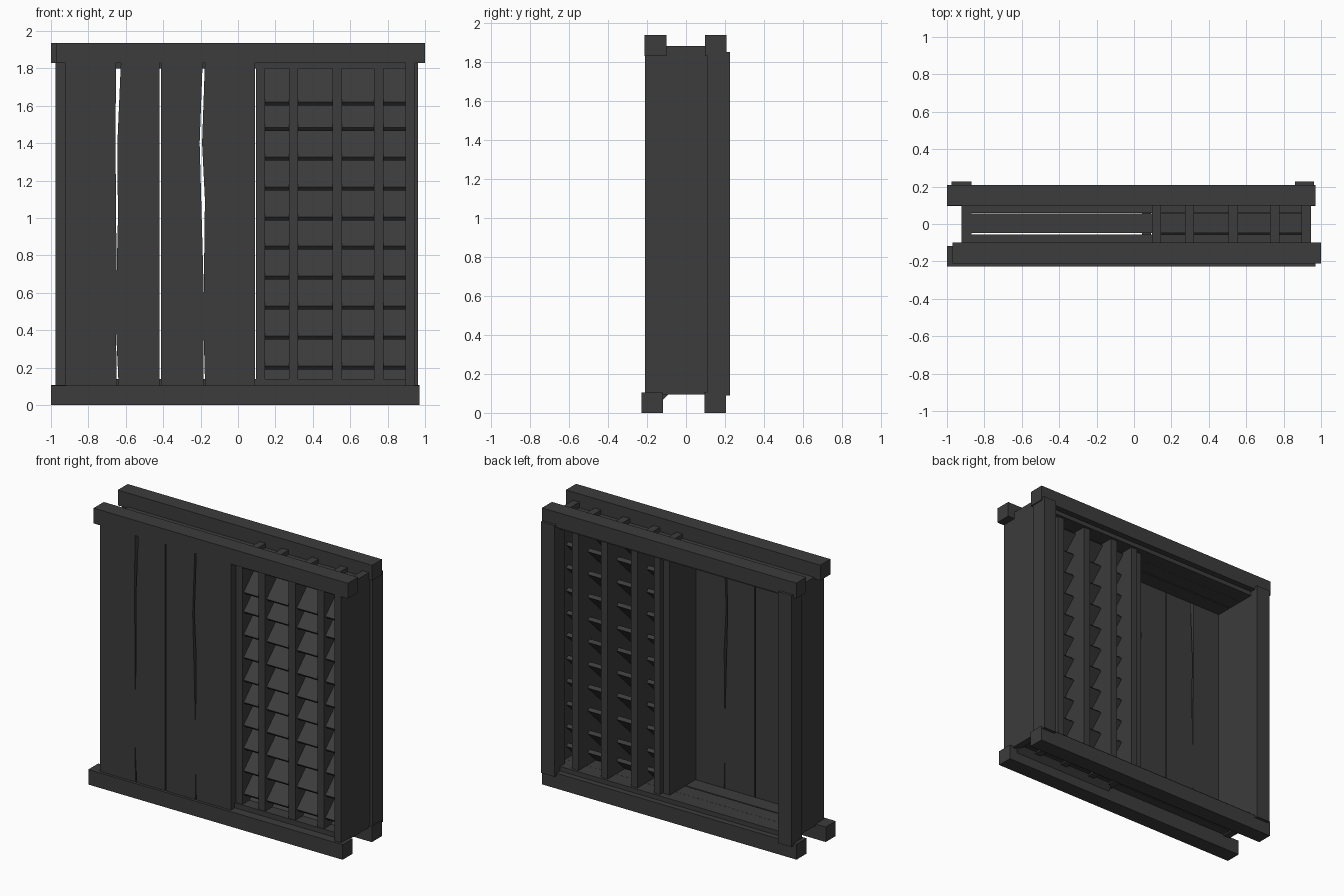
import bpy, bmesh, math

if "Cube" in bpy.data.objects:
    bpy.data.objects.remove(bpy.data.objects["Cube"])

# dark charcoal finish shared by all parts
CHARCOAL = bpy.data.materials.new("charcoal")
CHARCOAL.diffuse_color = (0.045, 0.045, 0.045, 1)
CHARCOAL.use_nodes = True
CHARCOAL.node_tree.nodes["Principled BSDF"].inputs["Base Color"].default_value = CHARCOAL.diffuse_color


def box(name, x, y, z):
    """Box from (min, max) ranges."""
    bm = bmesh.new()
    bmesh.ops.create_cube(bm, size=1)
    for v in bm.verts:
        v.co = [r[0] + (c + 0.5) * (r[1] - r[0]) for c, r in zip(v.co, (x, y, z))]
    return finish(name, bm)


def extrude(name, points, offset):
    """Closed polygon of 3D points swept along an offset vector."""
    bm = bmesh.new()
    face = bm.faces.new([bm.verts.new(p) for p in points])
    ext = bmesh.ops.extrude_face_region(bm, geom=[face])
    moved = [g for g in ext["geom"] if isinstance(g, bmesh.types.BMVert)]
    bmesh.ops.translate(bm, vec=offset, verts=moved)
    bmesh.ops.recalc_face_normals(bm, faces=bm.faces)
    return finish(name, bm)


def finish(name, bm):
    mesh = bpy.data.meshes.new(name)
    bm.to_mesh(mesh)
    bm.free()
    mesh.materials.append(CHARCOAL)
    obj = bpy.data.objects.new(name, mesh)
    bpy.context.collection.objects.link(obj)
    return obj


# horizontal beams
box("top_front_beam", (-0.97, 1.0), (-0.212, -0.10), (1.83, 1.937))
box("top_back_beam", (-1.0, 0.97), (0.098, 0.208), (1.83, 1.937))
box("bottom_front_beam", (-1.0, 0.97), (-0.228, -0.118), (0, 0.105))
box("bottom_back_beam", (-1.0, 0.97), (0.095, 0.205), (0, 0.108))

# side walls, divider and back posts
box("left_wall", (-0.922, -0.87), (-0.20, 0.12), (0.095, 1.84))
box("right_wall", (0.895, 0.945), (-0.21, 0.12), (0.095, 1.88))
box("divider_wall", (0.042, 0.09), (-0.18, 0.12), (0.11, 1.83))
box("left_back_post", (-0.977, -0.87), (0.11, 0.226), (0.09, 1.85))
box("right_back_post", (0.86, 0.963), (0.11, 0.226), (0.09, 1.85))

# upright slats of the louvred half
SLATS = [(0.097, 0.145), (0.272, 0.322), (0.504, 0.556), (0.728, 0.778)]
for i, xr in enumerate(SLATS):
    box(f"upright_slat_{i}", xr, (-0.16, 0.148), (0.095, 1.87))

# floor and ceiling boards
for i, yr in enumerate([(-0.165, -0.056), (-0.048, 0.057), (0.058, 0.165)]):
    box(f"floor_board_{i}", (-0.87, 0.895), yr, (0.105, 0.14))
    box(f"ceiling_board_{i}", (-0.87, 0.895), yr, (1.80, 1.84))

# front planks with uneven edges: (x, z) going down the edge
gap1_left = [(-0.652, 1.86), (-0.655, 1.4), (-0.649, 0.69), (-0.653, 0.42), (-0.648, 0.1)]
gap1_right = [(-0.625, 1.86), (-0.645, 1.4), (-0.642, 1.0), (-0.649, 0.69),
              (-0.653, 0.42), (-0.638, 0.1)]
gap2_left = [(-0.42, 1.86), (-0.42, 0.1)]
gap2_right = [(-0.413, 1.86), (-0.413, 0.1)]
gap3_left = [(-0.188, 1.86), (-0.205, 1.4), (-0.183, 0.6), (-0.183, 0.36), (-0.185, 0.1)]
gap3_right = [(-0.176, 1.86), (-0.192, 1.4), (-0.177, 1.1), (-0.183, 0.6),
              (-0.183, 0.36), (-0.176, 0.1)]
edges = [([(-0.922, 1.86), (-0.922, 0.1)], gap1_left), (gap1_right, gap2_left),
         (gap2_right, gap3_left), (gap3_right, [(0.091, 1.86), (0.091, 0.1)])]
for i, (left, right) in enumerate(edges):
    outline = [(x, -0.209, z) for x, z in left + right[::-1]]
    extrude(f"front_plank_{i}", outline, (0, 0.04, 0))

# tilted louvres: low front edge, high back edge
ANGLE, THICK = math.radians(44), 0.026
ny, nz = THICK * math.sin(ANGLE), -THICK * math.cos(ANGLE)
HEIGHTS = [1.62, 1.485, 1.325, 1.165, 1.005, 0.85, 0.69, 0.53, 0.37, 0.21, 0.077]
for i, z in enumerate(HEIGHTS):
    length = 0.265 if i == 0 else 0.24
    y, dy, dz = -0.145, length * math.cos(ANGLE), length * math.sin(ANGLE)
    profile = [(y, z), (y + dy, z + dz), (y + dy + ny, z + dz + nz), (y + ny, z + nz)]
    extrude(f"louvre_{i}", [(0.12, a, b) for a, b in profile], (0.79, 0, 0))
